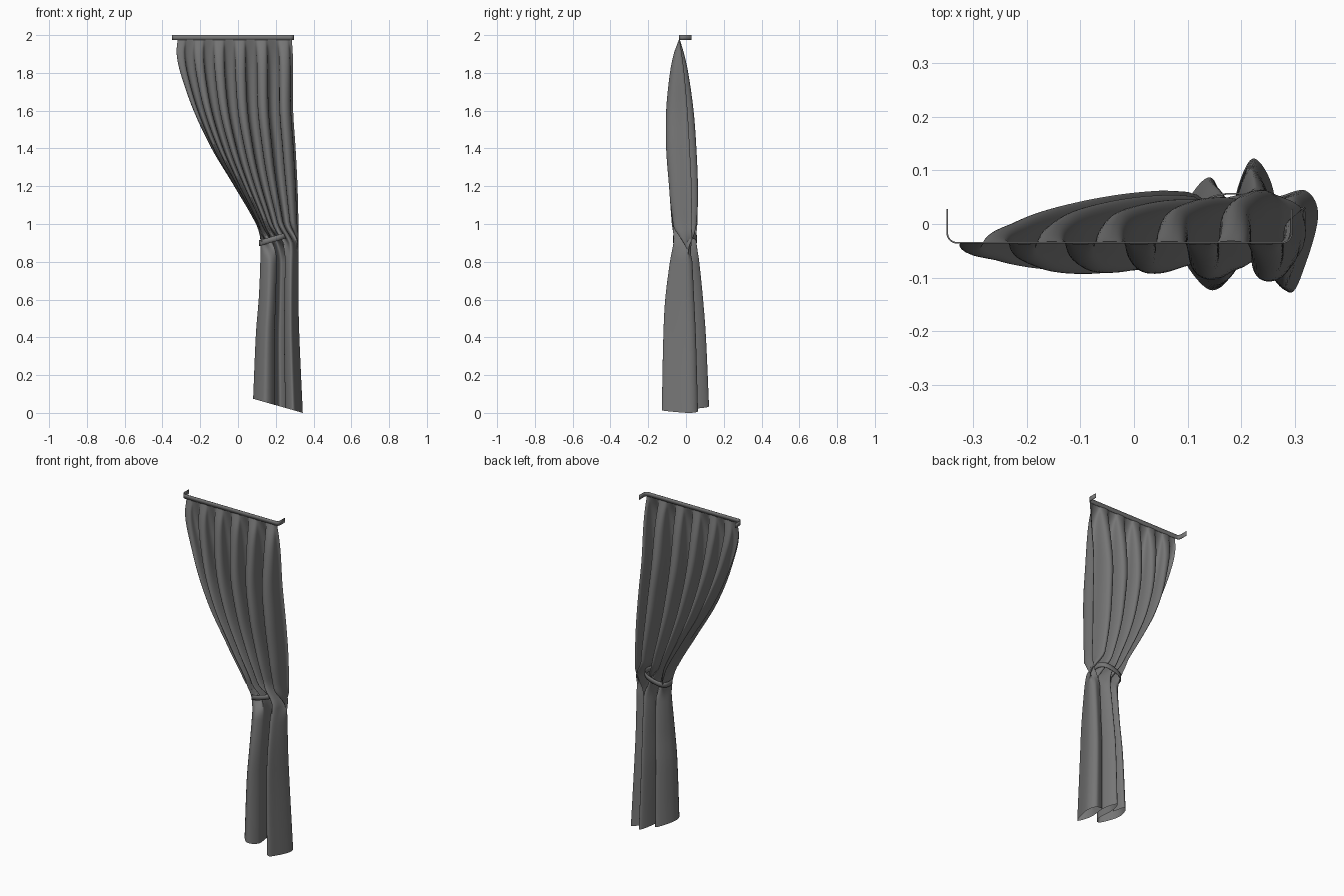
import bpy, bmesh, math
from mathutils import Vector

cube = bpy.data.objects.get("Cube")
if cube:
    bpy.data.objects.remove(cube, do_unlink=True)

grey = bpy.data.materials.new("charcoal grey")
grey.use_nodes = True
colour = (0.18, 0.18, 0.18, 1)
grey.diffuse_color = colour
grey.node_tree.nodes["Principled BSDF"].inputs["Base Color"].default_value = colour


def grid_object(name, rows, closed=False):
    """Skin a list of equally long point rows into one smooth sheet."""
    bm = bmesh.new()
    verts = [[bm.verts.new(p) for p in row] for row in rows]
    count = len(rows[0])
    for low, high in zip(verts, verts[1:]):
        for i in range(count if closed else count - 1):
            j = (i + 1) % count
            bm.faces.new((low[i], low[j], high[j], high[i]))
    bmesh.ops.recalc_face_normals(bm, faces=bm.faces)
    for face in bm.faces:
        face.smooth = True
    mesh = bpy.data.meshes.new(name)
    bm.to_mesh(mesh)
    bm.free()
    mesh.materials.append(grey)
    obj = bpy.data.objects.new(name, mesh)
    bpy.context.scene.collection.objects.link(obj)
    return obj


def smooth_lookup(table, z):
    """Cubic interpolation of every column of the table at key z."""
    k = 0
    while k < len(table) - 2 and z > table[k + 1][0]:
        k += 1
    a, b = table[k], table[k + 1]
    before, after = table[max(k - 1, 0)], table[min(k + 2, len(table) - 1)]
    h = b[0] - a[0]
    t = (z - a[0]) / h
    result = []
    for c in range(1, len(a)):
        m0 = (b[c] - before[c]) / (b[0] - before[0]) * h
        m1 = (after[c] - a[c]) / (after[0] - a[0]) * h
        result.append(a[c] * (2*t**3 - 3*t*t + 1) + m0 * (t**3 - 2*t*t + t)
                      + b[c] * (3*t*t - 2*t**3) + m1 * (t**3 - t*t))
    return result


def normalise(points):
    """Scale a plan curve to fill the unit square."""
    xs, ys = zip(*points)
    x0, y0 = min(xs), min(ys)
    dx, dy = max(xs) - x0, max(ys) - y0
    return [((x - x0) / dx, (y - y0) / dy) for x, y in points]


# Drape outline: height, left x, right x, front y, back y, gather power, fold curl
outline = [
    (0.00, 0.08, 0.343, -0.128, 0.122, 1.8, 0.6),
    (0.40, 0.095, 0.325, -0.12, 0.105, 1.8, 0.6),
    (0.60, 0.11, 0.32, -0.11, 0.09, 1.8, 0.6),
    (0.80, 0.118, 0.32, -0.085, 0.07, 1.9, 0.6),
    (0.92, 0.118, 0.32, -0.065, 0.054, 2.0, 0.6),
    (1.00, 0.095, 0.32, -0.075, 0.06, 2.0, 0.6),
    (1.20, -0.02, 0.315, -0.09, 0.063, 1.8, 0.6),
    (1.40, -0.14, 0.305, -0.105, 0.055, 1.5, 0.6),
    (1.60, -0.235, 0.292, -0.105, 0.04, 1.3, 0.6),
    (1.80, -0.305, 0.292, -0.085, 0.012, 1.15, 0.5),
    (1.90, -0.325, 0.29, -0.065, -0.01, 1.1, 0.4),
    (1.975, -0.32, 0.285, -0.038, -0.032, 1.1, 0.2),
]

# Plan curve of the loose folds at the hem
hem = [(0.17, 0.03), (0.14, 0.09), (0.095, 0.04), (0.08, -0.04), (0.14, -0.12),
       (0.19, -0.07), (0.185, 0.04), (0.22, 0.125), (0.26, 0.06), (0.25, -0.06),
       (0.29, -0.125), (0.32, -0.07), (0.343, 0.02), (0.32, 0.065), (0.27, 0.055)]
hem_keys = [(i / (len(hem) - 1), x, y) for i, (x, y) in enumerate(hem)]

# Curtain: one sheet whose upper pleats merge into the hem folds at the tie
turn = 11.35 * math.pi
columns, levels = 240, 90
hem_curve = normalise([smooth_lookup(hem_keys, i / columns)
                       for i in range(columns + 1)])
rows = []
for r in range(levels + 1):
    z = 1.975 * r / levels
    left, right, front, back, power, curl = smooth_lookup(outline, z)
    taper = min(1, max(0, (z - 1) / 0.7))
    pleats = []
    for i in range(columns + 1):
        s = i / columns
        angle = turn * s
        slope = power * max(s, 0.03) ** (power - 1)
        x = s ** power - curl * slope * math.sin(2 * angle) / turn
        size = 0.86 + 0.14 * math.sin(7 * s + 1)
        size *= 1 - 0.6 * taper * max(0, 1 - s / 0.5)
        if s > 0.9:
            size *= 1 - 4 * (s - 0.9)
        pleats.append((x, -size * math.sin(angle)))
    mix = min(1, max(0, (z - 0.8) / 0.22))
    mix *= mix * (3 - 2 * mix)
    merged = [(hx + (px - hx) * mix, hy + (py - hy) * mix)
              for (hx, hy), (px, py) in zip(hem_curve, normalise(pleats))]
    lift = 0.075 * max(0, 1 - z / 0.9) ** 2
    rows.append([(left + (right - left) * across,
                  front + (back - front) * depth,
                  z + lift * (1 - across))
                 for across, depth in normalise(merged)])
grid_object("curtain", rows)

# Tieback: tilted oval band around the gathered folds
band = []
for height in (-0.015, 0, 0.015):
    ring = []
    for i in range(48):
        a = math.tau * i / 48
        c, s = math.cos(a), math.sin(a)
        x = 0.076 * math.copysign(abs(c) ** 0.8, c)
        y = 0.063 * math.copysign(abs(s) ** 0.8, s)
        ring.append((0.187 + x, y - 0.005, 0.92 + 0.28 * x + height))
    band.append(ring)
tieback = grid_object("tieback", band, closed=True)
thick = tieback.modifiers.new("thickness", "SOLIDIFY")
thick.thickness = 0.003

# Rail: flat strip with rounded corners and short returns to the wall
half, centre, radius = 0.321, -0.027, 0.018
front_y, wall_y = -0.035, 0.028
path = [Vector((-half, wall_y))]
for side in (-1, 1):
    arc = []
    for i in range(7):
        a = math.pi / 2 * i / 6
        arc.append(Vector((side * (half - radius + radius * math.cos(a)),
                           front_y + radius - radius * math.sin(a))))
    path += arc if side < 0 else arc[::-1]
path.append(Vector((half, wall_y)))
rail = grid_object("rail", [[(p.x + centre, p.y, z) for p in path]
                            for z in (1.973, 2.0)])
wall = rail.modifiers.new("thickness", "SOLIDIFY")
wall.thickness = 0.003
wall.offset = 0
